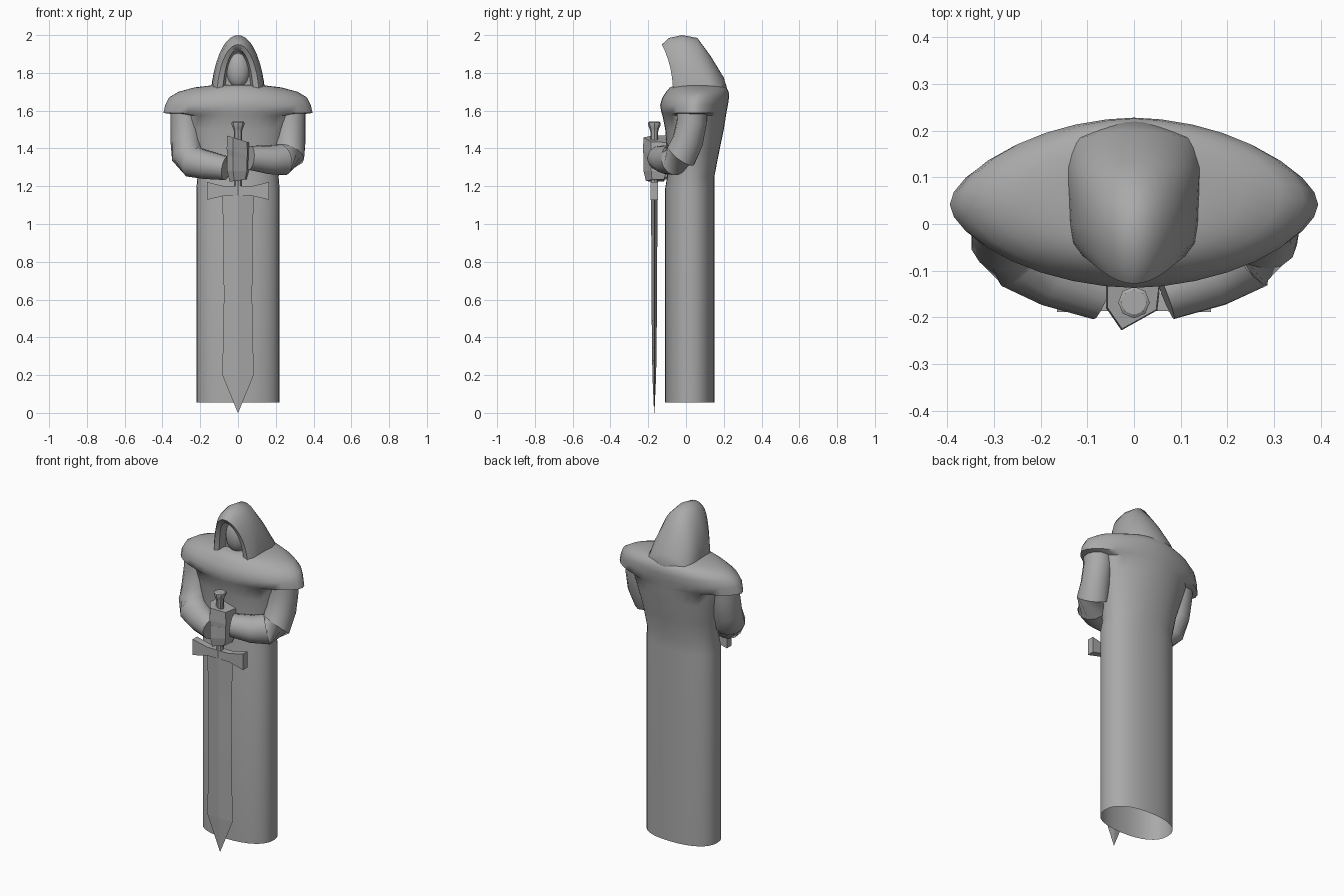
import bpy, bmesh, math
from mathutils import Vector

cube = bpy.data.objects.get("Cube")
if cube:
    bpy.data.objects.remove(cube)

stone = bpy.data.materials.new("grey_stone")
stone.use_nodes = True
GREY = (0.4, 0.4, 0.4, 1)
stone.diffuse_color = GREY
stone.node_tree.nodes["Principled BSDF"].inputs["Base Color"].default_value = GREY


def finish(bm, name, angle):
    """Turn a bmesh into a shaded, coloured object."""
    bmesh.ops.recalc_face_normals(bm, faces=bm.faces)
    mesh = bpy.data.meshes.new(name)
    bm.to_mesh(mesh)
    bm.free()
    mesh.materials.append(stone)
    obj = bpy.data.objects.new(name, mesh)
    bpy.context.collection.objects.link(obj)
    if angle:
        bpy.ops.object.select_all(action='DESELECT')
        obj.select_set(True)
        bpy.context.view_layer.objects.active = obj
        bpy.ops.object.shade_smooth_by_angle(angle=math.radians(angle))
    return obj


def loft(name, rings, start=True, end=True, angle=40):
    """Skin a list of closed rings that have equal point counts."""
    bm = bmesh.new()
    loops = [[bm.verts.new(p) for p in ring] for ring in rings]
    n = len(loops[0])
    for a, b in zip(loops, loops[1:]):
        for i in range(n):
            j = (i + 1) % n
            bm.faces.new((a[i], a[j], b[j], b[i]))
    if start:
        bm.faces.new(loops[0])
    if end:
        bm.faces.new(loops[-1])
    return finish(bm, name, angle)


def oval(z, w, front, back, power, n=32):
    """Horizontal superellipse between a front and a back depth."""
    mid, half, ring = (front + back) / 2, (back - front) / 2, []
    for i in range(n):
        t = math.tau * i / n
        c, s = math.cos(t), math.sin(t)
        ring.append((w * math.copysign(abs(c) ** (2 / power), c),
                     mid + half * math.copysign(abs(s) ** (2 / power), s), z))
    return ring


def arch(y_top, z_top, y_base, w, z_base=1.66, n=20):
    """Upright arch whose crown may lean forward or back."""
    ring = []
    for i in range(n + 1):
        t = math.pi * i / n
        s = math.sin(t)
        ring.append((w * math.cos(t), y_base + (y_top - y_base) * s ** 2.5,
                     z_base + (z_top - z_base) * s))
    return ring


def tube(name, path, n=14):
    """Round tube through (x, y, z, radius) stations."""
    pts = [Vector(p[:3]) for p in path]
    rings = []
    for i, p in enumerate(pts):
        d = (pts[min(i + 1, len(pts) - 1)] - pts[max(i - 1, 0)]).normalized()
        u = d.cross(Vector((0.3, 1, 0.3))).normalized()
        v = d.cross(u)
        r = path[i][3]
        rings.append([p + r * (u * math.cos(math.tau * k / n) + v * math.sin(math.tau * k / n))
                      for k in range(n)])
    return loft(name, rings)


# Robe, torso and shoulder cape in one skin, open at the hem
body = [
    (0.055, 0.22, -0.11, 0.15, 2.3), (1.19, 0.22, -0.11, 0.15, 2.3),
    (1.25, 0.215, -0.10, 0.15, 2.2), (1.38, 0.235, -0.10, 0.175, 2.1),
    (1.50, 0.27, -0.11, 0.20, 2.0), (1.575, 0.30, -0.125, 0.212, 1.9),
    (1.588, 0.395, -0.13, 0.214, 1.75), (1.63, 0.385, -0.137, 0.222, 1.8),
    (1.67, 0.365, -0.125, 0.228, 1.8), (1.70, 0.315, -0.105, 0.226, 1.8),
    (1.723, 0.23, -0.085, 0.213, 1.9), (1.735, 0.13, -0.06, 0.19, 2.0),
]
loft("robe_and_cape", [oval(*b) for b in body], start=False, angle=50)

# Hood, from the recessed back of the opening round the rim to the nape
hood = [
    (-0.03, 1.91, -0.02, 0.07), (-0.112, 1.925, -0.062, 0.082),
    (-0.128, 1.95, -0.068, 0.112), (-0.09, 1.985, -0.04, 0.133),
    (-0.02, 2.0, 0.0, 0.14), (0.06, 1.985, 0.06, 0.143),
    (0.13, 1.89, 0.12, 0.148), (0.2, 1.775, 0.18, 0.14), (0.223, 1.70, 0.2, 0.1),
]
loft("hood", [arch(*h) for h in hood], angle=50)

# Blank face inside the hood
bm = bmesh.new()
bmesh.ops.create_uvsphere(bm, u_segments=16, v_segments=10, radius=1)
bmesh.ops.scale(bm, vec=(0.064, 0.05, 0.095), verts=bm.verts)
bmesh.ops.translate(bm, vec=(0, -0.012, 1.815), verts=bm.verts)
finish(bm, "face", 60)

# Arms: the left forearm rests higher than the right
for side, name, lift in ((1, "left_arm", 0.02), (-1, "right_arm", -0.035)):
    tube(name, [
        (side * 0.28, 0.035, 1.64, 0.08), (side * 0.278, 0.03, 1.54, 0.08),
        (side * 0.276, 0.01, 1.44, 0.082), (side * 0.268, -0.025, 1.365, 0.086),
        (side * 0.235, -0.065, 1.335 + lift / 4, 0.084),
        (side * 0.165, -0.105, 1.33 + lift / 2, 0.076),
        (side * 0.063, -0.145, 1.33 + lift, 0.064)])

# Hands: angular fists stacked round the grip
fist = [(-0.06, -0.10), (-0.06, -0.18), (-0.027, -0.228), (0.05, -0.185), (0.06, -0.10)]


def hand(name, flip, levels):
    loft(name, [[(flip * x * s, -0.165 + (y + 0.165) * s, z + slope * flip * x)
                 for x, y in fist] for z, s, slope in levels], angle=0)


hand("left_hand", 1, [(1.33, 0.9, -0.3), (1.38, 1.0, -0.3), (1.45, 0.95, -0.3)])
hand("right_hand", 1, [(1.23, 0.75, 0.1), (1.28, 0.95, 0.0), (1.35, 0.95, -0.2)])

# Sword grip with a flared pommel
SWORD_Y = -0.168
grip = [(1.15, 0.02), (1.49, 0.021), (1.505, 0.025), (1.525, 0.034), (1.537, 0.034), (1.542, 0.027)]
loft("grip_and_pommel", [oval(z, r, SWORD_Y - r, SWORD_Y + r, 2, 8) for z, r in grip], angle=30)

# Crossguard, flaring towards its ends
guard = [(-0.165, 0.128, 0.222, 0.021), (-0.07, 0.15, 0.2, 0.019),
         (0.07, 0.15, 0.2, 0.019), (0.165, 0.128, 0.222, 0.021)]
loft("crossguard", [[(x, SWORD_Y - d, 1 + lo), (x, SWORD_Y + d, 1 + lo),
                     (x, SWORD_Y + d, 1 + hi), (x, SWORD_Y - d, 1 + hi)]
                    for x, lo, hi, d in guard], angle=0)

# Blade with a diamond cross-section and a pointed tip
blade = [(1.17, 0.085, 0.016), (0.95, 0.077, 0.016), (0.6, 0.075, 0.015),
         (0.2, 0.083, 0.01), (0.0, 0.001, 0.001)]
loft("blade", [[(-w, SWORD_Y, z), (0, SWORD_Y - d, z), (w, SWORD_Y, z), (0, SWORD_Y + d, z)]
               for z, w, d in blade], angle=0)
